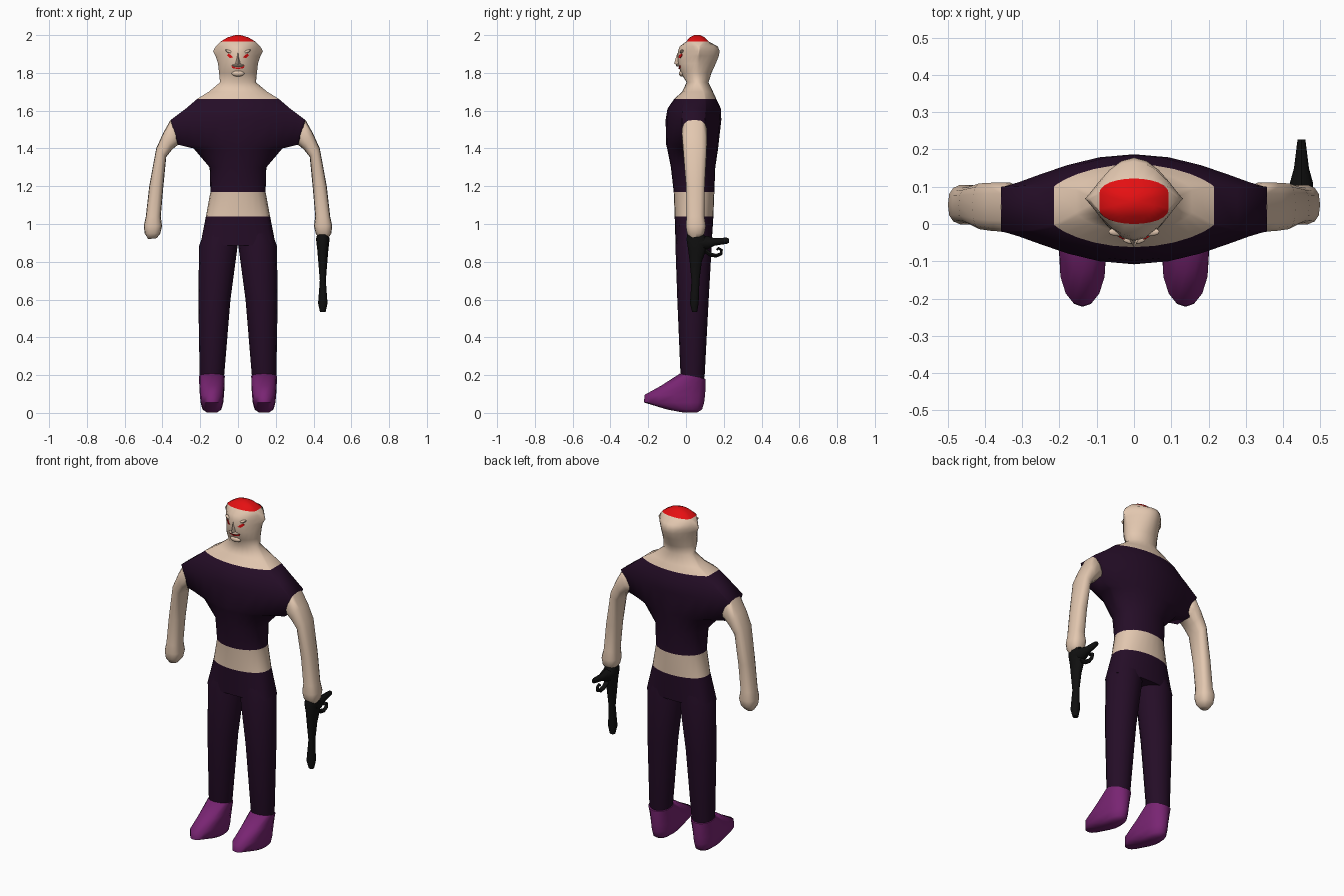
import bpy, bmesh, math
from mathutils import Vector
from mathutils.bvhtree import BVHTree


def mat(name, r, g, b):
    m = bpy.data.materials.new(name)
    m.diffuse_color = (r, g, b, 1)
    return m


SKIN = mat("skin", 0.76, 0.57, 0.43)
DARK = mat("dark_plum_cloth", 0.018, 0.004, 0.02)
SHOE = mat("purple_shoe", 0.19, 0.018, 0.17)
RED = mat("red", 0.78, 0.005, 0.006)
BLACK = mat("black_metal", 0.005, 0.005, 0.005)


def finish(bm, name, mats, rule=None, angle=60):
    bmesh.ops.remove_doubles(bm, verts=bm.verts, dist=0.0002)
    bmesh.ops.recalc_face_normals(bm, faces=bm.faces)
    if rule:
        for f in bm.faces:
            f.material_index = rule(f.calc_center_median())
    me = bpy.data.meshes.new(name)
    bm.to_mesh(me)
    bm.free()
    ob = bpy.data.objects.new(name, me)
    bpy.context.collection.objects.link(ob)
    for m in mats:
        me.materials.append(m)
    bpy.ops.object.select_all(action='DESELECT')
    ob.select_set(True)
    bpy.context.view_layer.objects.active = ob
    bpy.ops.object.shade_smooth_by_angle(angle=math.radians(angle))
    return ob


def loft(rings, name, mats, rule=None, angle=60):
    """Skin a list of point rings and cap both ends."""
    bm = bmesh.new()
    loops = [[bm.verts.new(p) for p in r] for r in rings]
    n = len(loops[0])
    for a, b in zip(loops, loops[1:]):
        for i in range(n):
            j = (i + 1) % n
            bm.faces.new((a[i], a[j], b[j], b[i]))
    bm.faces.new(loops[0])
    bm.faces.new(loops[-1])
    return finish(bm, name, mats, rule, angle)


def slab(z, hw, y0, y1, t=0.0, e=0.5, cx=0.0, slope=0.0, m=12):
    """Horizontal section: half width, front and back y, side thickness, roundness."""
    yc, h = (y0 + y1) / 2, (y1 - y0) / 2
    pts = []
    for s in (-1, 1):
        for k in range(m + 1):
            u = s * math.cos(math.pi * k / m)
            d = s * (t + (h - t) * max(0.0, 1 - u * u) ** e)
            pts.append(Vector((cx + hw * u, yc + d, z + slope * d)))
    return pts


def span(a, b, y0, y1, n=14, p=0.75):
    """Tube section between an inner and an outer point (x, z)."""
    pts = []
    for k in range(n):
        c, s = math.cos(2 * math.pi * k / n), math.sin(2 * math.pi * k / n)
        c, s = (math.copysign(abs(v) ** p, v) for v in (c, s))
        f = 0.5 + 0.5 * c
        pts.append(Vector((a[0] + (b[0] - a[0]) * f, (y0 + y1) / 2 + (y1 - y0) / 2 * s,
                           a[1] + (b[1] - a[1]) * f)))
    return pts


# Body: hips, waist, shirt, neck and head in one skin
body_rows = [
    (0.885, 0.200, -0.055, 0.135, 0.02, 0.32), (1.04, 0.170, -0.060, 0.145, 0, 0.42),
    (1.17, 0.146, -0.065, 0.150, 0, 0.45), (1.30, 0.150, -0.080, 0.155, 0.01, 0.5),
    (1.40, 0.235, -0.100, 0.170, 0.04, 0.9), (1.42, 0.318, -0.105, 0.172, 0.05, 1.3),
    (1.55, 0.357, -0.108, 0.187, 0.06, 1.4), (1.61, 0.277, -0.098, 0.185, 0.06, 1.2),
    (1.663, 0.215, -0.062, 0.160, 0.05, 0.8), (1.70, 0.155, -0.020, 0.143, 0.03, 0.7),
    (1.75, 0.095, 0.003, 0.119, 0, 0.5), (1.80, 0.100, -0.028, 0.135, 0, 0.6),
    (1.85, 0.106, -0.043, 0.158, 0, 0.75), (1.89, 0.119, -0.045, 0.174, 0, 1.0),
    (1.915, 0.132, -0.042, 0.178, 0, 1.25), (1.94, 0.118, -0.034, 0.168, 0, 0.9),
    (1.965, 0.093, 0.000, 0.122, 0.02, 0.45), (1.988, 0.055, 0.02, 0.10, 0.01, 0.5),
    (2.0, 0.014, 0.045, 0.075, 0, 0.5)]


def body_colour(c):
    if c.z < 1.04 or 1.17 < c.z < 1.663:
        return 1
    return 2 if c.z > 1.965 else 0


body = loft([slab(*r) for r in body_rows], "body", [SKIN, DARK, RED], body_colour, 75)

# Arms, legs and shoes on both sides
arm_rows = [
    ((0.29, 1.425), (0.32, 1.54), -0.005, 0.095), ((0.318, 1.419), (0.357, 1.552), -0.022, 0.112),
    ((0.348, 1.395), (0.397, 1.48), -0.02, 0.112), ((0.38, 1.355), (0.433, 1.40), -0.015, 0.11),
    ((0.396, 1.19), (0.470, 1.20), 0, 0.10), ((0.409, 1.04), (0.488, 1.04), 0.002, 0.098),
    ((0.402, 0.99), (0.499, 0.99), -0.002, 0.106), ((0.411, 0.95), (0.494, 0.95), 0.005, 0.098),
    ((0.430, 0.925), (0.475, 0.92), 0.025, 0.075)]
leg_rows = [
    (1.03, 0.06, -0.03, 0.11, 0.09), (0.885, 0.102, -0.056, 0.136, 0.104),
    (0.60, 0.085, -0.046, 0.120, 0.125), (0.20, 0.065, -0.029, 0.099, 0.138),
    (0.15, 0.055, -0.015, 0.09, 0.139)]
shoe_rows = [
    (0.003, 0.028, -0.02, 0.060, 0.5), (0.018, 0.050, -0.10, 0.085, 0.45),
    (0.055, 0.060, -0.222, 0.096, 0.33), (0.095, 0.064, -0.220, 0.101, 0.35),
    (0.145, 0.067, -0.130, 0.104, 0.42), (0.194, 0.068, -0.033, 0.104, 0.5)]
for side, s in (("left", 1), ("right", -1)):
    loft([span((s * a[0], a[1]), (s * b[0], b[1]), y0, y1) for a, b, y0, y1 in arm_rows],
         side + "_arm", [SKIN])
    loft([slab(z, hw, y0, y1, cx=s * cx, m=8) for z, hw, y0, y1, cx in leg_rows],
         side + "_leg", [DARK])
    loft([slab(z, hw, y0, y1, 0, e, s * 0.138, -0.2 if z > 0.15 else 0, 8)
          for z, hw, y0, y1, e in shoe_rows], side + "_shoe", [SHOE])

# Face: eyes and mouth are thin plates laid on the head
bpy.context.view_layer.update()
tree = BVHTree.FromObject(body, bpy.context.evaluated_depsgraph_get())


def face_plate(name, outline):
    bm = bmesh.new()
    vs = []
    for x, z in outline:
        hit = tree.ray_cast(Vector((x, -1, z)), Vector((0, 1, 0)))[0]
        vs.append(bm.verts.new((x, hit.y - 0.004, z)))
    bm.faces.new(vs)
    back = bmesh.ops.extrude_face_region(bm, geom=list(bm.faces))
    for v in back["geom"]:
        if isinstance(v, bmesh.types.BMVert):
            v.co.y += 0.008
    return finish(bm, name, [RED], angle=30)


def blob(name, loc, scale, rot=0.0):
    bm = bmesh.new()
    bmesh.ops.create_uvsphere(bm, u_segments=12, v_segments=8, radius=1)
    ob = finish(bm, name, [SKIN])
    ob.location, ob.scale, ob.rotation_euler = loc, scale, (0, rot, 0)


for side, s in (("left", 1), ("right", -1)):
    face_plate(side + "_eye", [(s * x, z) for x, z in
               ((0.026, 1.882), (0.042, 1.878), (0.058, 1.893), (0.05, 1.902), (0.036, 1.893))])
    face_plate(side + "_mouth", [(s * x, z) for x, z in
               ((0.0005, 1.82), (0.0005, 1.829), (0.02, 1.83), (0.036, 1.84), (0.03, 1.825))])
    blob(side + "_brow", (s * 0.042, -0.021, 1.911), (0.028, 0.012, 0.008), s * -0.35)
blob("upper_lip", (0, -0.040, 1.840), (0.032, 0.014, 0.007))
blob("chin", (0, -0.022, 1.797), (0.034, 0.016, 0.016))

# Nose: small wedge
loft([[Vector((w, -0.03, z)), Vector((0, y, z)), Vector((-w, -0.03, z))]
      for z, w, y in ((1.905, 0.006, -0.046), (1.85, 0.019, -0.063), (1.843, 0.014, -0.05))],
     "nose", [SKIN])

# Pistol hanging muzzle down from the left hand
GX = 0.449
barrel = [(0.945, 0.030, 0.005, 0.095), (0.92, 0.036, 0.0, 0.115), (0.86, 0.029, 0.010, 0.108),
          (0.80, 0.024, 0.018, 0.085), (0.70, 0.016, 0.028, 0.072),
          (0.58, 0.025, 0.020, 0.068), (0.535, 0.015, 0.032, 0.060)]
loft([slab(z, hw, y0, y1, 0, 0.42, GX, 0, 5) for z, hw, y0, y1 in barrel],
     "pistol_barrel", [BLACK], angle=45)
grip = [(0.05, 0.034, 0.86, 0.94), (0.11, 0.031, 0.865, 0.937), (0.15, 0.020, 0.885, 0.925),
        (0.215, 0.012, 0.895, 0.928), (0.227, 0.010, 0.90, 0.922)]
loft([[Vector((GX + hw * math.cos(a), y, (z0 + z1) / 2 + (z1 - z0) / 2 * math.sin(a)))
       for a in (math.pi / 4 * k for k in range(8))] for y, hw, z0, z1 in grip],
     "pistol_grip", [BLACK], angle=45)

# Curled hook beside the grip
path = [(0.10, 0.86), (0.13, 0.838), (0.16, 0.832), (0.185, 0.842), (0.188, 0.862),
        (0.172, 0.872), (0.162, 0.862)]
hook = []
for i, (y, z) in enumerate(path):
    a, b = path[max(i - 1, 0)], path[min(i + 1, len(path) - 1)]
    n = Vector((0, a[1] - b[1], b[0] - a[0])).normalized()
    r = 0.014 - 0.0012 * i
    hook.append([Vector((GX + r * math.cos(k * math.pi / 3), y, z)) + n * r * math.sin(k * math.pi / 3)
                 for k in range(6)])
loft(hook, "pistol_hook", [BLACK])
